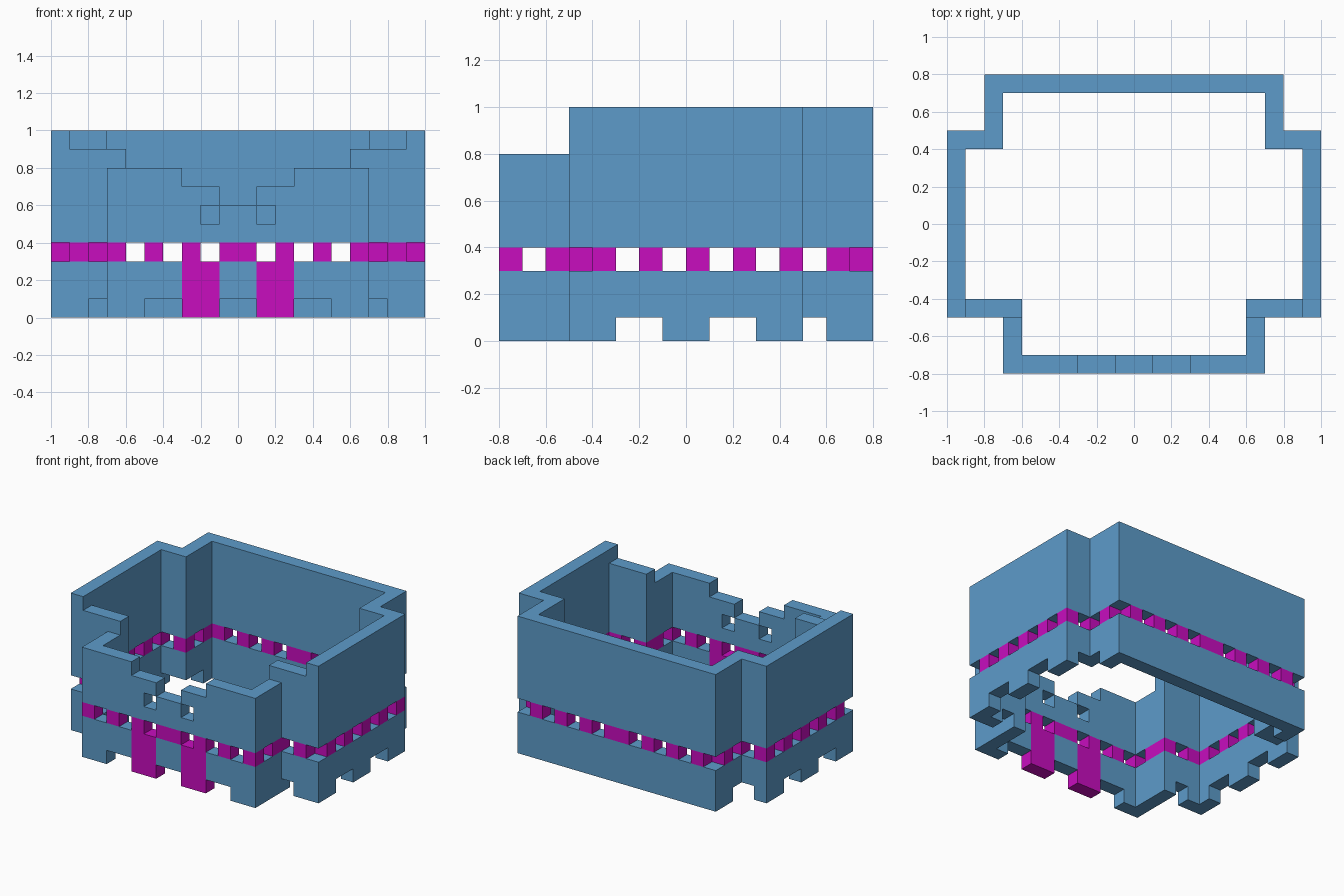
import bpy, bmesh
from mathutils import Vector

cube = bpy.data.objects.get("Cube")
if cube:
    bpy.data.objects.remove(cube)

U = 0.1  # block size


def material(name, rgb):
    m = bpy.data.materials.new(name)
    m.use_nodes = True
    m.diffuse_color = (*rgb, 1)
    bsdf = next(n for n in m.node_tree.nodes if n.type == 'BSDF_PRINCIPLED')
    bsdf.inputs["Base Color"].default_value = (*rgb, 1)
    return m


blue = material("sky blue", (0.11, 0.33, 0.59))
magenta = material("magenta", (0.58, 0.004, 0.52))


def build(name, cells, mat):
    """Mirror half-model blocks (i, j, k) in x and skin their exposed sides."""
    cells = set(cells)
    cells |= {(-1 - i, j, k) for i, j, k in cells}
    bm = bmesh.new()
    for cell in cells:
        centre = Vector(cell) + Vector((0.5, 0.5, 0.5))
        for axis in range(3):
            for sign in (-1, 1):
                other = list(cell)
                other[axis] += sign
                if tuple(other) in cells:
                    continue
                n, a, b = Vector(), Vector(), Vector()
                n[axis], a[(axis + 1) % 3], b[(axis + 2) % 3] = sign / 2, sign / 2, 0.5
                corners = (-a - b, a - b, a + b, b - a)
                bm.faces.new([bm.verts.new((centre + n + c) * U) for c in corners])
    bmesh.ops.remove_doubles(bm, verts=bm.verts, dist=U / 100)
    bmesh.ops.dissolve_limit(bm, angle_limit=0.01, verts=bm.verts, edges=bm.edges)
    mesh = bpy.data.meshes.new(name)
    bm.to_mesh(mesh)
    bm.free()
    mesh.materials.append(mat)
    obj = bpy.data.objects.new(name, mesh)
    bpy.context.collection.objects.link(obj)
    return obj


# Wall plan for the +x half, one block thick; j runs front to back
def run(i0, i1, j0, j1):
    return {(i, j) for i in range(i0, i1 + 1) for j in range(j0, j1 + 1)}


FRONT, BACK = -8, 7
front_wall = run(0, 6, FRONT, FRONT)
front_return = run(6, 6, -7, -6)
front_shoulder = run(6, 9, -5, -5)
side_wall = run(9, 9, -5, 4)
back_shoulder = run(7, 9, 4, 4)
back_return = run(7, 7, 5, 6)
back_wall = run(0, 7, BACK, BACK)
plan = (front_wall | front_return | front_shoulder | side_wall
        | back_shoulder | back_return | back_wall)


# Upper wall with stepped front edge and two small openings
def top(i, j):
    if j == FRONT and i < 3:
        return 6 if i == 0 else 7
    if j < -5:
        return 8
    return 9 if j == -5 and i < 9 else 10


upper = {(i, j, k) for i, j in plan for k in range(4, top(i, j))}
upper.discard((1, FRONT, 5))
build("upper_wall", upper, blue)

# Lower wall with notches along its foot; legs take their place in front
legs_plan = run(1, 2, FRONT, FRONT)
notches = (run(0, 0, FRONT, FRONT) | run(3, 4, FRONT, FRONT) | run(7, 7, -5, -5)
           | run(9, 9, -3, -2) | run(9, 9, 1, 2) | run(7, 8, 4, 4) | run(7, 7, 5, 5))
lower = {(i, j, k) for i, j in plan - legs_plan for k in range(3)
         if k or (i, j) not in notches}
build("lower_wall", lower, blue)

# Legs in the front wall
build("front_legs", {(i, j, k) for i, j in legs_plan for k in range(3)}, magenta)

# Alternating spacer blocks between the two walls
spacers = {(i, j, 3) for i, j in plan if (i + j) % 2 == (0 if j < -5 else 1)}
build("spacer_blocks", spacers, magenta)
